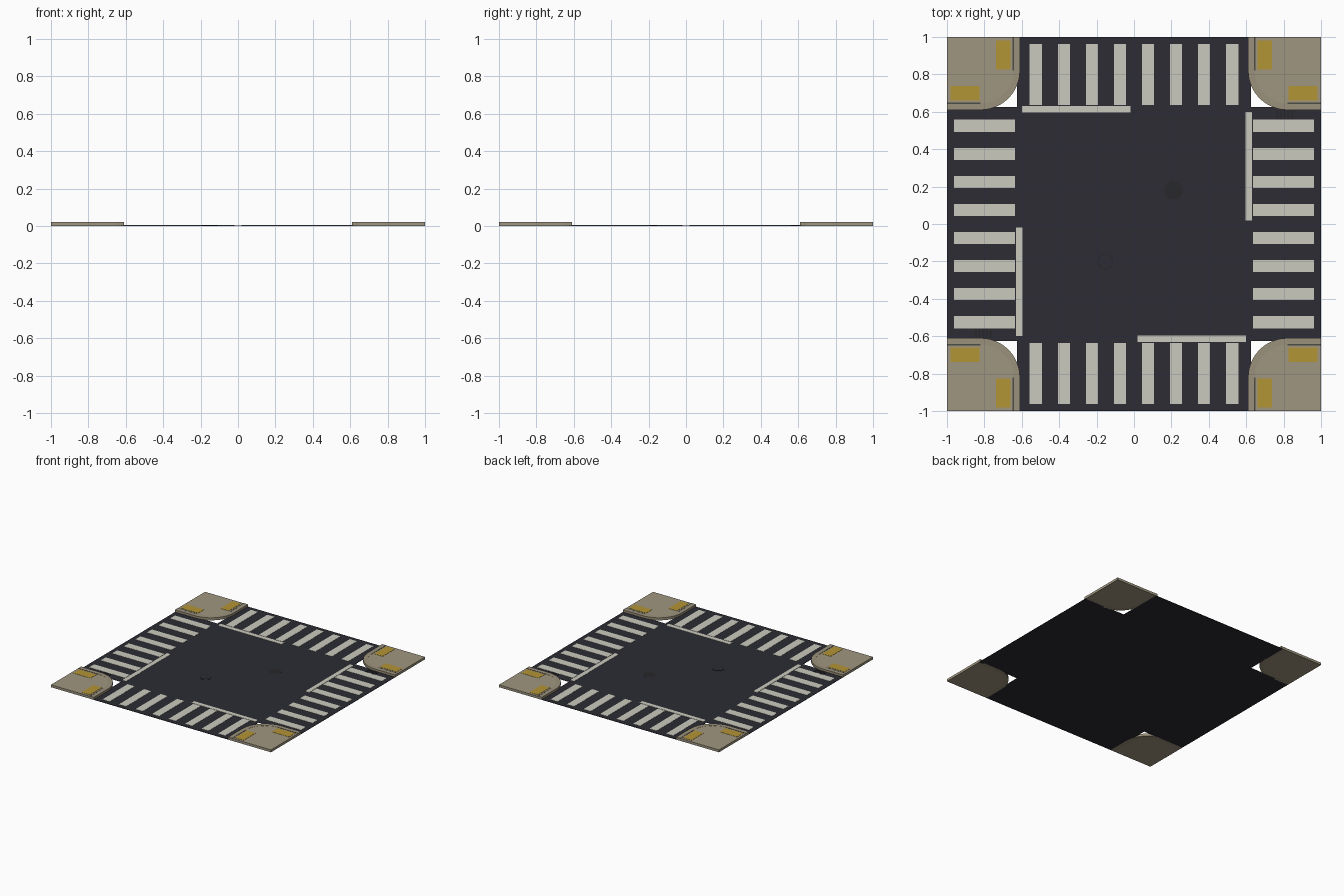
import bpy, bmesh, math
from mathutils import Matrix

if "Cube" in bpy.data.objects:
    bpy.data.objects.remove(bpy.data.objects["Cube"])


def material(name, rgb):
    m = bpy.data.materials.new(name)
    m.diffuse_color = (*rgb, 1)
    m.use_nodes = True
    m.node_tree.nodes["Principled BSDF"].inputs["Base Color"].default_value = m.diffuse_color
    return m


ASPHALT = material("asphalt", (0.025, 0.025, 0.034))
PAINT = material("road_paint", (0.60, 0.59, 0.51))
CONCRETE = material("pavement_concrete", (0.35, 0.305, 0.215))
CURB = material("curb_concrete", (0.33, 0.285, 0.20))
YELLOW = material("tactile_yellow", (0.45, 0.30, 0.035))
IRON = material("cast_iron", (0.021, 0.021, 0.024))
JOINT = material("dark_joint", (0.075, 0.07, 0.06))


def prism(name, outlines, z0, z1, mat, turn=0):
    """Extrude flat outlines from z0 to z1, turned by quarter turns about z."""
    bm = bmesh.new()
    for pts in outlines:
        face = bm.faces.new([bm.verts.new((x, y, z0)) for x, y in pts])
        ext = bmesh.ops.extrude_face_region(bm, geom=[face], use_keep_orig=True)
        verts = [v for v in ext["geom"] if isinstance(v, bmesh.types.BMVert)]
        bmesh.ops.translate(bm, vec=(0, 0, z1 - z0), verts=verts)
    bmesh.ops.recalc_face_normals(bm, faces=bm.faces)
    bm.transform(Matrix.Rotation(turn * math.pi / 2, 4, 'Z'))
    me = bpy.data.meshes.new(name)
    bm.to_mesh(me)
    bm.free()
    me.materials.append(mat)
    ob = bpy.data.objects.new(name, me)
    bpy.context.collection.objects.link(ob)
    return ob


def rect(x0, x1, y0, y1):
    return [(x0, y0), (x1, y0), (x1, y1), (x0, y1)]


def circle(cx, cy, r, n=24):
    return [(cx + r * math.cos(2 * math.pi * i / n),
             cy + r * math.sin(2 * math.pi * i / n)) for i in range(n)]


def corner_edge(inset, n=12):
    """Rounded street-side edge of a corner, from (inset, 1) to (1, inset)."""
    c = 0.82
    r = c - inset
    arc = [(c - r * math.cos(math.pi / 2 * i / n),
            c - r * math.sin(math.pi / 2 * i / n)) for i in range(n + 1)]
    return [(inset, 1)] + arc + [(1, inset)]


# Plus-shaped road surface
A = 0.625
plus = []
for q in range(4):
    c, s = round(math.cos(q * math.pi / 2)), round(math.sin(q * math.pi / 2))
    plus += [(c * x - s * y, s * x + c * y) for x, y in [(1, -A), (1, A), (A, A)]]
prism("road", [plus], 0, 0.003, ASPHALT)

for q in range(4):
    # Crosswalk stripes and stop line of one arm
    stripes = [rect(-0.5575 + 0.15 * i, -0.4925 + 0.15 * i, 0.637, 0.963) for i in range(8)]
    prism(f"crosswalk_{q}", stripes, 0.003, 0.0045, PAINT, q)
    prism(f"stop_line_{q}", [rect(-0.6, -0.02, 0.597, 0.632)], 0.003, 0.0045, PAINT, q)

    # Raised corner: curb band and pavement
    outer, inner = corner_edge(0.61), corner_edge(0.645)
    prism(f"curb_{q}", [outer + inner[::-1]], 0, 0.021, CURB, q)
    prism(f"pavement_{q}", [inner + [(1, 1)]], 0, 0.02, CONCRETE, q)

    # Dark joints beside the straight curb, and tactile pads
    prism(f"curb_joint_{q}", [rect(0.642, 0.649, 0.82, 1), rect(0.82, 1, 0.642, 0.649)],
          0.0195, 0.0214, JOINT, q)
    prism(f"tactile_pad_{q}", [rect(0.66, 0.737, 0.825, 0.98), rect(0.825, 0.98, 0.66, 0.737)],
          0.02, 0.0215, YELLOW, q)

# Manhole cover with a raised centre plate
prism("manhole_rim", [circle(-0.153, -0.2, 0.044)], 0.003, 0.0055, IRON)
prism("manhole_cover", [circle(-0.153, -0.2, 0.036)], 0.0055, 0.006, ASPHALT)

# Flat asphalt repair patch
prism("road_patch", [circle(0.21, 0.18, 0.05, 16)], 0.003, 0.0033, IRON)

# Drain grates beside the curbs
for i, side in enumerate((1, -1)):
    bars = [rect(*sorted((side * (0.76 + 0.02 * k), side * (0.772 + 0.02 * k))),
                 *sorted((side * 0.558, side * 0.608))) for k in range(5)]
    prism(f"drain_grate_{i}", bars, 0.003, 0.0055, IRON)
